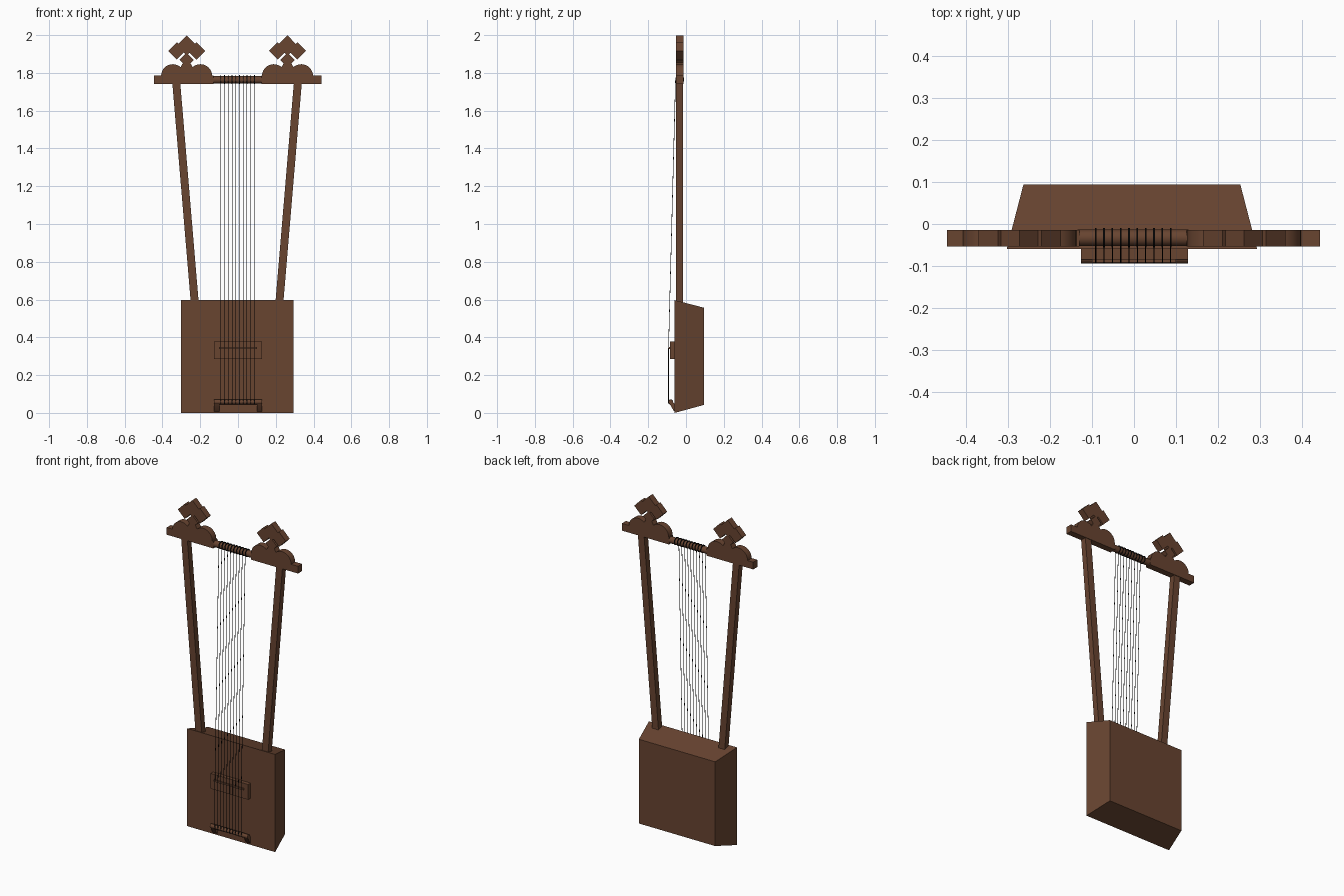
import bpy, bmesh, math
from mathutils import Vector, Matrix

if "Cube" in bpy.data.objects:
    bpy.data.objects.remove(bpy.data.objects["Cube"])


def material(name, rgb):
    m = bpy.data.materials.new(name)
    m.diffuse_color = (*rgb, 1)
    m.use_nodes = True
    m.node_tree.nodes["Principled BSDF"].inputs["Base Color"].default_value = m.diffuse_color
    return m


WOOD = material("brown wood", (0.138, 0.058, 0.03))
GUT = material("black string", (0.004, 0.004, 0.004))
CX = -0.005           # middle of the instrument
Y0, Y1 = -0.053, -0.014   # front and back of the yoke


def finish(name, bm, mat, smooth=False):
    bmesh.ops.recalc_face_normals(bm, faces=bm.faces)
    me = bpy.data.meshes.new(name)
    bm.to_mesh(me)
    bm.free()
    me.materials.append(mat)
    ob = bpy.data.objects.new(name, me)
    bpy.context.collection.objects.link(ob)
    if smooth:
        bpy.context.view_layer.objects.active = ob
        ob.select_set(True)
        bpy.ops.object.shade_smooth_by_angle(angle=math.radians(35))
        ob.select_set(False)
    return ob


def loft(bm, a, b):
    """Solid between two matching outlines."""
    va, vb = [bm.verts.new(p) for p in a], [bm.verts.new(p) for p in b]
    n = len(va)
    bm.faces.new(va)
    bm.faces.new(vb[::-1])
    for i in range(n):
        j = (i + 1) % n
        bm.faces.new((va[i], vb[i], vb[j], va[j]))


def plate(bm, pts, y0, y1):
    loft(bm, [(x, y0, z) for x, z in pts], [(x, y1, z) for x, z in pts])


def rect(x0, x1, z0, z1):
    return [(x0, z0), (x1, z0), (x1, z1), (x0, z1)]


def disc(cx, cz, r, n, start=0.0, sweep=math.tau):
    steps = n if sweep == math.tau else n - 1
    return [(cx + r * math.cos(start + sweep * i / steps),
             cz + r * math.sin(start + sweep * i / steps)) for i in range(n)]


def rod(bm, p, q, r, n):
    p, q = Vector(p), Vector(q)
    d = q - p
    rot = d.to_track_quat('Z', 'Y').to_matrix().to_4x4()
    bmesh.ops.create_cone(bm, cap_ends=True, segments=n, radius1=r, radius2=r,
                          depth=d.length, matrix=Matrix.Translation((p + q) / 2) @ rot)


# Tapered sound box
bm = bmesh.new()
loft(bm, [(x, -0.06, z) for x, z in rect(CX - 0.298, CX + 0.298, 0, 0.597)],
     [(x, 0.094, z) for x, z in rect(CX - 0.258, CX + 0.258, 0.042, 0.557)])
finish("sound_box", bm, WOOD)

# Leaning arms
for side, name in ((-1, "left_arm"), (1, "right_arm")):
    bm = bmesh.new()
    lo, hi = CX + side * 0.222, CX + side * 0.322
    plate(bm, [(lo - 0.021, 0.56), (lo + 0.021, 0.56),
               (hi + 0.021, 1.75), (hi - 0.021, 1.75)], Y0, -0.017)
    finish(name, bm, WOOD)

# Yoke: square ends with a round middle
bm = bmesh.new()
plate(bm, rect(-0.445, -0.13, 1.741, 1.785), Y0, Y1)
plate(bm, rect(0.125, 0.443, 1.741, 1.785), Y0, Y1)
rod(bm, (-0.135, -0.033, 1.763), (0.13, -0.033, 1.763), 0.0195, 24)
finish("yoke", bm, WOOD, True)

# Carved finials: twin lobes, a neck and a cross of turned squares
for side, name in ((-1, "left_finial"), (1, "right_finial")):
    bm = bmesh.new()
    c = CX + side * 0.267
    for s in (-1, 1):
        plate(bm, disc(c + s * 0.073, 1.784, 0.062, 17, 0, math.pi), Y0, Y1)
    plate(bm, [(c - 0.07, 1.784), (c + 0.07, 1.784), (c + 0.035, 1.825),
               (c + 0.015, 1.86), (c - 0.015, 1.86), (c - 0.035, 1.825)], Y0, Y1)
    for dx, dz, r in ((-0.052, 0, 0.046), (0.052, 0, 0.046),
                      (0, 0.036, 0.046), (0, -0.047, 0.038), (0, 0, 0.024)):
        plate(bm, disc(c + dx, 1.916 + dz, r, 4), Y0, Y1)
    finish(name, bm, WOOD, True)

# Bridge with a thin ridge under the strings
bm = bmesh.new()
plate(bm, rect(-0.126, 0.128, 0.285, 0.378), -0.084, -0.058)
plate(bm, rect(-0.1, 0.1, 0.338, 0.348), -0.092, -0.083)
finish("bridge", bm, WOOD)

# Tailpiece: round bar on two wedge feet
bm = bmesh.new()
rod(bm, (-0.126, -0.081, 0.058), (0.128, -0.081, 0.058), 0.0125, 16)
prof = [(-0.093, 0.06), (-0.084, 0.071), (-0.058, 0.045), (-0.058, 0.006), (-0.066, 0.012)]
for x in (-0.126, 0.1):
    loft(bm, [(x, y, z) for y, z in prof], [(x + 0.028, y, z) for y, z in prof])
finish("tailpiece", bm, WOOD, True)

# Ten strings, each wound round the yoke
bm = bmesh.new()
for i in range(10):
    x = -0.091 + 0.0198 * i
    rod(bm, (x, -0.0925, 0.05), (x, -0.0925, 0.343), 0.0015, 6)
    rod(bm, (x, -0.0925, 0.343), (x, -0.055, 1.775), 0.0015, 6)
    rod(bm, (x - 0.002, -0.033, 1.765), (x + 0.002, -0.033, 1.765), 0.0235, 20)
    rod(bm, (x - 0.002, -0.081, 0.058), (x + 0.002, -0.081, 0.058), 0.0135, 14)
finish("strings", bm, GUT, True)
